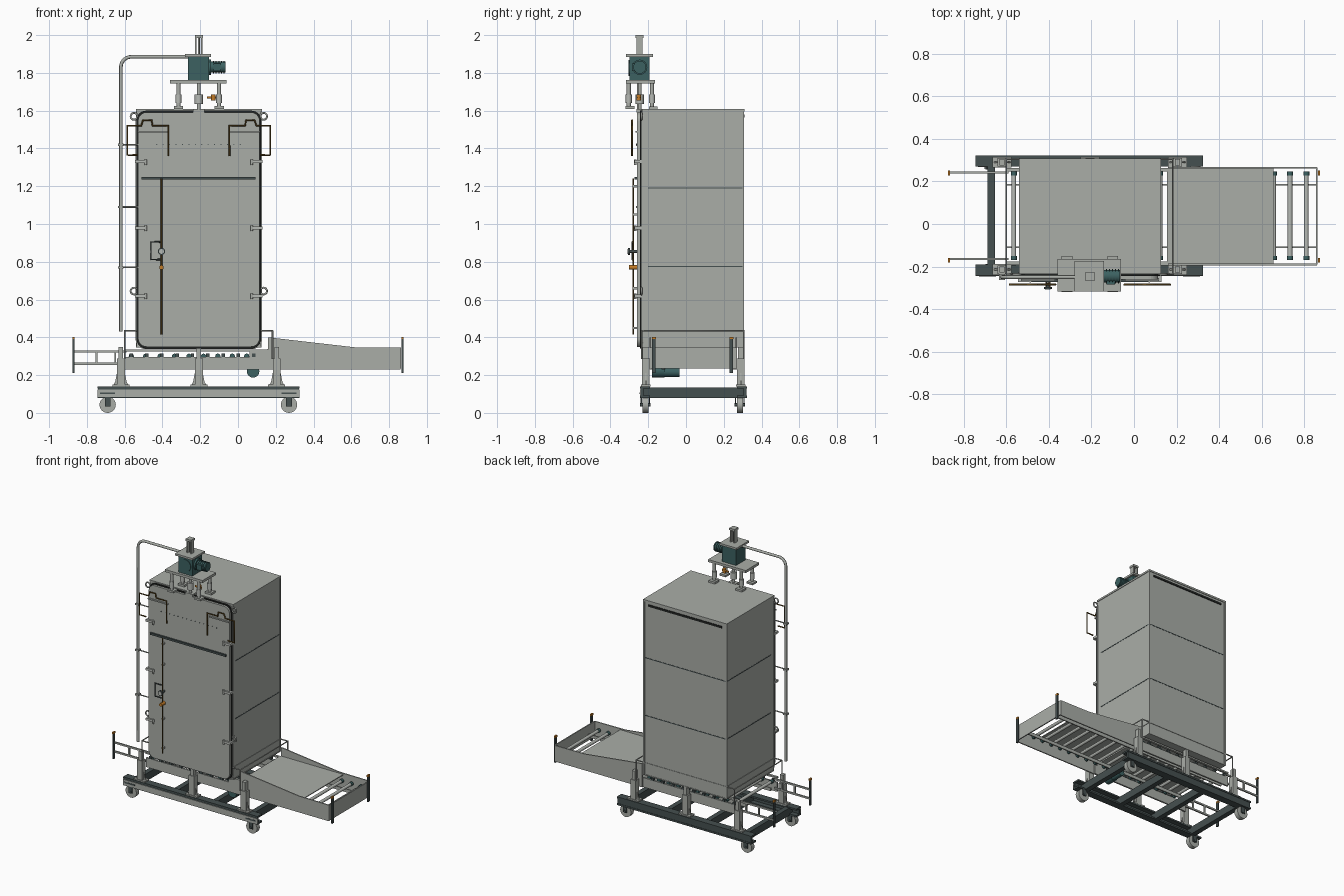
import bpy, bmesh, math
from mathutils import Vector

def mat(name, c):
    m = bpy.data.materials.new(name)
    m.diffuse_color = (*c, 1)
    return m

STEEL = mat("steel grey", (0.40, 0.42, 0.39))
PANEL = mat("light steel", (0.47, 0.49, 0.46))
FRAME = mat("dark frame", (0.06, 0.08, 0.08))
TEAL = mat("machine teal", (0.045, 0.12, 0.12))
BROWN = mat("brass brown", (0.13, 0.075, 0.015))
ORANGE = mat("orange", (0.55, 0.20, 0.02))
BLACK = mat("seal black", (0.015, 0.017, 0.016))

def finish(name, bm, m, smooth=False):
    bmesh.ops.recalc_face_normals(bm, faces=bm.faces)
    me = bpy.data.meshes.new(name)
    bm.to_mesh(me)
    bm.free()
    me.materials.append(m)
    ob = bpy.data.objects.new(name, me)
    bpy.context.collection.objects.link(ob)
    if smooth:
        bpy.ops.object.select_all(action='DESELECT')
        ob.select_set(True)
        bpy.context.view_layer.objects.active = ob
        bpy.ops.object.shade_smooth_by_angle(angle=math.radians(35))
    return ob

def box(name, x0, x1, y0, y1, z0, z1, m=STEEL):
    bm = bmesh.new()
    bmesh.ops.create_cube(bm, size=1)
    for v in bm.verts:
        v.co = ((x0+x1)/2 + v.co.x*(x1-x0), (y0+y1)/2 + v.co.y*(y1-y0), (z0+z1)/2 + v.co.z*(z1-z0))
    return finish(name, bm, m)

def rod(name, a, b, r, m=STEEL, seg=16):
    a, b = Vector(a), Vector(b)
    bm = bmesh.new()
    bmesh.ops.create_cone(bm, cap_ends=True, segments=seg, radius1=r, radius2=r, depth=(b-a).length)
    q = (b-a).to_track_quat('Z', 'Y')
    for v in bm.verts:
        v.co = q @ v.co + (a+b)/2
    return finish(name, bm, m, True)

def plate(name, pts, y0, y1, m=STEEL):
    """Extrude an x,z outline along y."""
    bm = bmesh.new()
    f = bm.faces.new([bm.verts.new((x, y0, z)) for x, z in pts])
    g = bmesh.ops.extrude_face_region(bm, geom=[f])["geom"]
    bmesh.ops.translate(bm, vec=(0, y1-y0, 0), verts=[v for v in g if isinstance(v, bmesh.types.BMVert)])
    return finish(name, bm, m)

def rounded(x0, x1, z0, z1, r, n=6):
    out = []
    for cx, cz, a in ((x1-r, z1-r, 0), (x0+r, z1-r, 90), (x0+r, z0+r, 180), (x1-r, z0+r, 270)):
        for i in range(n+1):
            t = math.radians(a + 90*i/n)
            out.append((cx + r*math.cos(t), cz + r*math.sin(t)))
    return out

def tube(name, pts, r, m=STEEL, cyclic=False):
    cu = bpy.data.curves.new(name, 'CURVE')
    cu.dimensions = '3D'
    cu.bevel_depth, cu.bevel_resolution, cu.use_fill_caps = r, 2, True
    s = cu.splines.new('POLY')
    s.points.add(len(pts)-1)
    for p, c in zip(s.points, pts):
        p.co = (*c, 1)
    s.use_cyclic_u = cyclic
    cu.materials.append(m)
    ob = bpy.data.objects.new(name, cu)
    bpy.context.collection.objects.link(ob)
    return ob

CX = -0.2075                       # cabinet centre line
def sides(x):                      # a position and its mirror on the cabinet
    return (CX - x, CX + x)

# Cabinet shell with panel seams and corner trims
box("cabinet", -0.537, 0.122, -0.232, 0.305, 0.345, 1.60)
box("cabinet_roof", -0.541, 0.126, -0.234, 0.309, 1.595, 1.608)
for z in (0.775, 1.19):
    box("panel_seam", -0.5385, 0.1235, -0.20, 0.3065, z-0.003, z+0.003, FRAME)
for x in sides(0.327):
    box("corner_trim", x-0.006, x+0.006, 0.298, 0.308, 0.345, 1.60)
box("back_vent_strip", -0.50, 0.085, 0.303, 0.309, 1.565, 1.58, BLACK)
for z0 in (0.345, 0.43):
    box("base_trim", -0.54, 0.125, -0.232, 0.308, z0, z0+0.006, STEEL)

# Front door with its seal
plate("door_frame", rounded(-0.542, 0.127, 0.338, 1.605, 0.05), -0.236, -0.226)
plate("door_seal", rounded(-0.537, 0.122, 0.341, 1.60, 0.05), -0.244, -0.236, BLACK)
plate("door", rounded(-0.529, 0.114, 0.35, 1.591, 0.045), -0.26, -0.24, STEEL)
box("door_crossbar", -0.512, 0.092, -0.272, -0.258, 1.236, 1.25, FRAME)
for i in range(14):
    rod("door_rivet", (-0.43+i*0.034, -0.2625, 1.42), (-0.43+i*0.034, -0.258, 1.42), 0.003, FRAME, 8)
for x in sides(0.245):
    box("upper_bar", x-0.08, x+0.08, -0.268, -0.255, 1.484, 1.493)

# Hinges and lifting eyes on both edges
for x in sides(0.325):
    s = 1 if x > CX else -1
    for z in (1.33, 0.98, 0.62):
        box("hinge", min(x-s*0.05, x+s*0.012), max(x-s*0.05, x+s*0.012), -0.272, -0.235, z-0.008, z+0.008, PANEL)
        rod("hinge_pin", (x-s*0.045, -0.268, z-0.018), (x-s*0.045, -0.268, z+0.012), 0.007, STEEL)
    for z in (1.57, 0.645):
        ring = [(x+s*0.018+0.018*math.cos(k*math.pi/8), -0.236, z+0.018*math.sin(k*math.pi/8)) for k in range(16)]
        tube("lifting_eye", ring, 0.005, STEEL, True)

# Stepped pipes at the top corners of the door
for s in (-1, 1):
    path = [(0.162, 1.36), (0.162, 1.52), (0.245, 1.52), (0.25, 1.55), (0.295, 1.55), (0.305, 1.52), (0.378, 1.52),
            (0.378, 1.365), (0.325, 1.365)]
    tube("door_pipe", [(CX+s*x, -0.285, z) for x, z in path], 0.005, BROWN)

# Locking rod, hand wheel and latch
rod("lock_rod", (-0.405, -0.28, 0.415), (-0.405, -0.28, 1.24), 0.0045, BROWN)
for z in (0.45, 0.66, 1.05, 1.2):
    box("rod_guide", -0.411, -0.399, -0.28, -0.255, z-0.006, z+0.006, STEEL)
rod("wheel_hub", (-0.405, -0.258, 0.855), (-0.405, -0.305, 0.855), 0.008, FRAME)
rod("hand_wheel", (-0.405, -0.296, 0.855), (-0.405, -0.306, 0.855), 0.019, FRAME)
rod("wheel_cap", (-0.405, -0.306, 0.855), (-0.405, -0.309, 0.855), 0.013, PANEL)
rod("lock_knob", (-0.405, -0.258, 0.77), (-0.405, -0.302, 0.77), 0.012, ORANGE)
tube("latch_handle", [(-0.41, -0.285, 0.905), (-0.46, -0.285, 0.905), (-0.46, -0.285, 0.812), (-0.41, -0.285, 0.812)], 0.0045, FRAME)

# Tall conduit on the left with its brackets
arc = [(-0.565-0.055*math.cos(t*math.pi/16), -0.25, 1.83+0.055*math.sin(t*math.pi/16)) for t in range(9)]
tube("conduit", [(-0.62, -0.25, 0.43)] + arc + [(-0.25, -0.25, 1.885)], 0.0095, STEEL)
for z in (1.42, 1.09, 0.77):
    rod("conduit_arm", (-0.62, -0.25, z), (-0.53, -0.25, z), 0.004, STEEL)
    box("conduit_clip", -0.635, -0.607, -0.264, -0.236, z-0.006, z+0.006, STEEL)

# Drive unit above the door
box("drive_plate", -0.36, -0.06, -0.317, -0.165, 1.745, 1.763)
for x in (-0.315, -0.10):
    for y, zb in ((-0.303, 1.61), (-0.18, 1.608)):
        rod("drive_leg", (x, y, zb), (x, y, 1.745), 0.011)
        rod("leg_collar", (x, y, 1.64), (x, y, 1.685), 0.016, PANEL)
        box("leg_foot", x-0.025, x+0.025, y-0.016, y+0.03, zb, zb+0.014)
rod("drive_shaft", (CX, -0.245, 1.60), (CX, -0.245, 1.745), 0.010)
rod("shaft_coupling", (CX, -0.245, 1.635), (CX, -0.245, 1.685), 0.022, PANEL)
box("shaft_mount", CX-0.03, CX+0.03, -0.262, -0.225, 1.59, 1.61)
rod("valve", (-0.165, -0.25, 1.67), (-0.115, -0.25, 1.67), 0.006, ORANGE)
rod("valve_cap", (-0.13, -0.25, 1.655), (-0.13, -0.25, 1.685), 0.012, ORANGE)
box("gearbox", -0.264, -0.154, -0.300, -0.192, 1.763, 1.885, TEAL)
rod("gearbox_cover", (CX, -0.304, 1.826), (CX, -0.298, 1.826), 0.043, TEAL, 24)
rod("drive_motor", (-0.154, -0.245, 1.83), (-0.066, -0.245, 1.83), 0.029, TEAL, 24)
rod("motor_flange", (-0.154, -0.245, 1.83), (-0.142, -0.245, 1.83), 0.04, TEAL, 24)
for i in range(5):
    rod("motor_fin", (-0.132+i*0.014, -0.245, 1.83), (-0.127+i*0.014, -0.245, 1.83), 0.034, TEAL, 24)
box("motor_terminal_box", -0.13, -0.09, -0.285, -0.26, 1.81, 1.85, TEAL)
box("gearbox_top_plate", -0.28, -0.142, -0.317, -0.175, 1.885, 1.899)
for x in (CX-0.015, CX+0.015):
    box("sensor_post", x-0.004, x+0.004, -0.262, -0.230, 1.899, 1.985)
rod("sensor_stem", (CX, -0.246, 1.899), (CX, -0.246, 1.99), 0.005)
box("sensor_cap", CX-0.021, CX+0.021, -0.268, -0.225, 1.985, 2.0)

# Wheeled base: flanged side rails and cross members
for y0, y1 in ((-0.243, -0.19), (0.27, 0.323)):
    web = y0+0.003 if y0 < 0 else y1-0.018
    box("rail_web", -0.742, 0.322, web, web+0.015, 0.08, 0.14, FRAME)
    for z in (0.08, 0.128):
        box("rail_flange", -0.745, 0.325, y0, y1, z, z+0.012, FRAME)
box("rail_face", -0.745, 0.325, -0.2445, -0.238, 0.083, 0.123)
for x in (-0.69, 0.27):
    box("rail_slot", x-0.04, x+0.04, -0.246, -0.243, 0.099, 0.109, FRAME)
for x in (-0.672, -0.36, -0.05, 0.25):
    box("cross_member", x-0.018, x+0.018, -0.225, 0.305, 0.08, 0.134, FRAME)

# Casters
for x in (-0.69, 0.27):
    for y in (-0.215, 0.285):
        rod("caster_wheel", (x, y-0.016, 0.043), (x, y+0.016, 0.043), 0.043, STEEL, 28)
        rod("caster_axle", (x, y-0.028, 0.043), (x, y+0.028, 0.043), 0.009, FRAME)
        for s in (-1, 1):
            box("caster_fork", x-0.015, x+0.015, y+s*0.022-0.003, y+s*0.022+0.003, 0.035, 0.082, FRAME)

# Support posts with gussets
for x in (-0.62, CX, 0.205):
    for y in (-0.214, 0.29):
        box("support_post", x-0.021, x+0.021, y-0.02, y+0.02, 0.14, 0.287)
        plate("post_gusset", [(x-0.043, 0.14), (x+0.043, 0.14), (x+0.03, 0.165), (x+0.02, 0.215), (x-0.02, 0.215), (x-0.03, 0.165)], y-0.004, y+0.004)
        box("post_foot", x-0.045, x+0.045, y-0.025, y+0.025, 0.14, 0.149)
        box("post_head", x-0.012, x+0.012, y-0.015, y+0.015, 0.287, 0.35)

# Conveyor through the cabinet
for y in (-0.185, 0.255):
    box("conveyor_side", -0.60, 0.19, y-0.006, y+0.006, 0.23, 0.297)
    box("conveyor_top_rail", -0.60, 0.19, y-0.008, y+0.008, 0.325, 0.336)
    for i in range(9):
        x = -0.565+i*0.081
        box("roller_clip", x-0.009, x+0.009, y-0.009, y+0.009, 0.297, 0.314, FRAME)
for i in range(19):
    x = -0.565+i*0.0764
    rod("roller", (x, -0.165, 0.30), (x, 0.24, 0.30), 0.011, PANEL, 12)
    for y in (-0.16, 0.237):
        rod("roller_end", (x, y-0.009, 0.30), (x, y+0.009, 0.30), 0.014, TEAL, 12)
for y in (-0.11, 0.185):
    box("roller_bearer", -0.60, 0.855, y-0.004, y+0.004, 0.262, 0.285)

# Open ladder guards at the infeed end
for y in (-0.165, 0.243):
    for z in (0.26, 0.325):
        box("infeed_rail", -0.872, -0.59, y-0.005, y+0.005, z-0.006, z+0.006)
    for x in (-0.75, -0.65):
        box("infeed_upright", x-0.005, x+0.005, y-0.005, y+0.005, 0.26, 0.325)

# Tapered guards and cover at the outfeed end
for y in (-0.19, 0.265):
    plate("outfeed_guard", [(0.16, 0.23), (0.86, 0.23), (0.86, 0.345), (0.62, 0.347), (0.16, 0.40)], y-0.004, y+0.004)
box("outfeed_cover", 0.155, 0.655, -0.186, 0.261, 0.333, 0.339)
box("outfeed_end_plate", 0.855, 0.863, -0.19, 0.265, 0.235, 0.346)
box("outfeed_bracket", 0.06, 0.165, -0.194, -0.18, 0.23, 0.335)

# Corner stakes with orange sensors
for x in (-0.87, 0.87):
    for y in (-0.17, 0.24):
        box("sensor_stake", x-0.005, x+0.005, y-0.009, y+0.009, 0.21, 0.39, FRAME)
        box("stake_sensor", x-0.0055, x+0.0055, y-0.011, y+0.011, 0.39, 0.403, ORANGE)

# Bumper frames beside the cabinet foot
for x, xi in ((-0.60, -0.537), (0.183, 0.122)):
    loop = [(xi, -0.235, 0.435), (x, -0.235, 0.435), (x, 0.305, 0.435), (xi, 0.305, 0.435)]
    tube("bumper_rail", loop, 0.0045)
    for y in (-0.235, 0.305):
        rod("bumper_post", (x, y, 0.285), (x, y, 0.435), 0.0045)

# Conveyor motor underneath
rod("conveyor_motor", (0.08, -0.12, 0.215), (0.08, -0.035, 0.215), 0.025, TEAL, 24)
rod("conveyor_gearbox", (0.08, -0.18, 0.22), (0.08, -0.115, 0.22), 0.033, TEAL, 24)
box("motor_bracket", 0.04, 0.12, -0.13, -0.11, 0.23, 0.275, FRAME)
